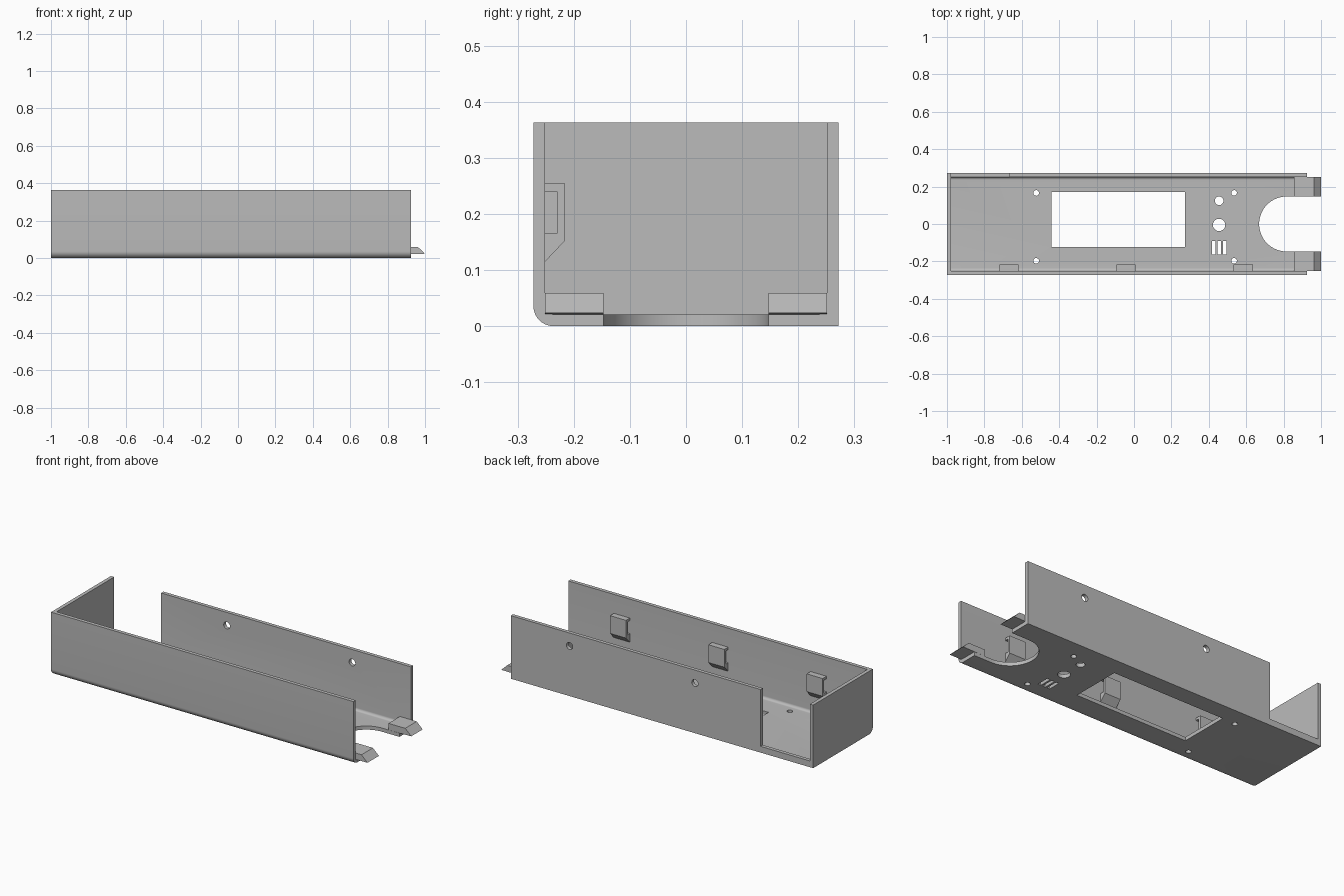
import bpy, bmesh, math

if "Cube" in bpy.data.objects:
    bpy.data.objects.remove(bpy.data.objects["Cube"])

grey = bpy.data.materials.new("light_grey")
grey.diffuse_color = (0.5, 0.5, 0.5, 1)
grey.use_nodes = True
grey.node_tree.nodes["Principled BSDF"].inputs["Base Color"].default_value = grey.diffuse_color


def prism(name, pts, axis, lo, hi):
    """Extrude a 2D outline along an axis (x: pts are y,z; y: x,z; z: x,y)."""
    def place(p, d):
        return {"x": (d, p[0], p[1]), "y": (p[0], d, p[1]), "z": (p[0], p[1], d)}[axis]
    bm = bmesh.new()
    a = [bm.verts.new(place(p, lo)) for p in pts]
    b = [bm.verts.new(place(p, hi)) for p in pts]
    n = len(pts)
    bm.faces.new(a)
    bm.faces.new(b)
    for i in range(n):
        bm.faces.new((a[i], a[(i + 1) % n], b[(i + 1) % n], b[i]))
    bmesh.ops.recalc_face_normals(bm, faces=bm.faces)
    me = bpy.data.meshes.new(name)
    bm.to_mesh(me)
    bm.free()
    ob = bpy.data.objects.new(name, me)
    bpy.context.collection.objects.link(ob)
    me.materials.append(grey)
    return ob


def arc(cx, cy, r, a0, a1, n=10):
    return [(cx + r * math.cos(math.radians(a0 + (a1 - a0) * i / n)),
             cy + r * math.sin(math.radians(a0 + (a1 - a0) * i / n))) for i in range(n + 1)]


def circle(cx, cy, r, n=32):
    return arc(cx, cy, r, 0, 360, n)[:-1]


def rect(x0, x1, y0, y1):
    return [(x0, y0), (x1, y0), (x1, y1), (x0, y1)]


def cut(ob, cutter):
    """Subtract the cutter from the object and discard it."""
    mod = ob.modifiers.new("cut", "BOOLEAN")
    mod.operation = "DIFFERENCE"
    mod.solver = "EXACT"
    mod.object = cutter
    bpy.context.view_layer.objects.active = ob
    bpy.ops.object.modifier_apply(modifier=mod.name)
    bpy.data.objects.remove(cutter)


def smooth(ob):
    bpy.ops.object.select_all(action="DESELECT")
    ob.select_set(True)
    bpy.context.view_layer.objects.active = ob
    bpy.ops.object.shade_smooth_by_angle(angle=math.radians(30))


W, H, T, END = 0.272, 0.363, 0.021, 0.925
IN = W - T
R, r = 0.036, 0.015

# Tray: solid block with a rounded front lower edge, hollowed to a channel
outer = arc(-W + R, R, R, 180, 270) + [(W, 0), (W, H), (-W, H)]
tray = prism("tray", outer, "x", -1, END)
inner = (arc(-IN + r, T + r, r, 180, 270) + arc(IN - r, T + r, r, 270, 360)
         + [(IN, H + 0.1), (-IN, H + 0.1)])
cut(tray, prism("cavity", inner, "x", -1 + T, 1.2))

# Back wall opening and two screw holes
cut(tray, prism("opening", rect(-1 + T, -0.665, T + r, H + 0.1), "y", IN - 0.01, W + 0.1))
for x in (-0.247, 0.551):
    cut(tray, prism("wall_hole", circle(x, 0.288, 0.02), "y", IN - 0.05, W + 0.1))

# Floor: window, round holes, vents and the rounded end notch
cut(tray, prism("window", rect(-0.44, 0.272, -0.122, 0.17), "z", -0.1, 0.1))
holes = [(x, y, 0.015) for x in (-0.523, 0.535) for y in (-0.197, 0.166)]
holes += [(0.455, 0.124, 0.023), (0.455, -0.005, 0.033)]
for x, y, rad in holes:
    cut(tray, prism("floor_hole", circle(x, y, rad), "z", -0.1, 0.1))
for x in (0.427, 0.456, 0.485):
    cut(tray, prism("vent", rect(x - 0.009, x + 0.009, -0.163, -0.09), "z", -0.1, 0.1))
notch = arc(0.816, 0, 0.147, 90, 270, 32) + [(1.2, -0.147), (1.2, 0.147)]
cut(tray, prism("notch", notch, "z", -0.1, 0.1))
smooth(tray)

# Wedge-ended tabs beside the notch
tab = [(0.855, T), (1.0, T + 0.002), (0.962, 0.059), (0.855, 0.059)]
for side, lo, hi in (("front", -IN, -0.147), ("back", 0.147, IN)):
    prism(side + "_tab", tab, "y", lo, hi)

# Slotted clips on the inside of the front wall
clip = [(-IN - 0.002, 0.115), (-IN, 0.115), (-0.216, 0.152), (-0.216, 0.254), (-IN - 0.002, 0.254)]
for i, x in enumerate((-0.668, -0.042, 0.584)):
    ob = prism(f"wall_clip_{i + 1}", clip, "x", x - 0.051, x + 0.051)
    cut(ob, prism("clip_slot", rect(-IN - 0.01, -0.23, 0.165, 0.24), "x", x - 0.1, x + 0.1))
